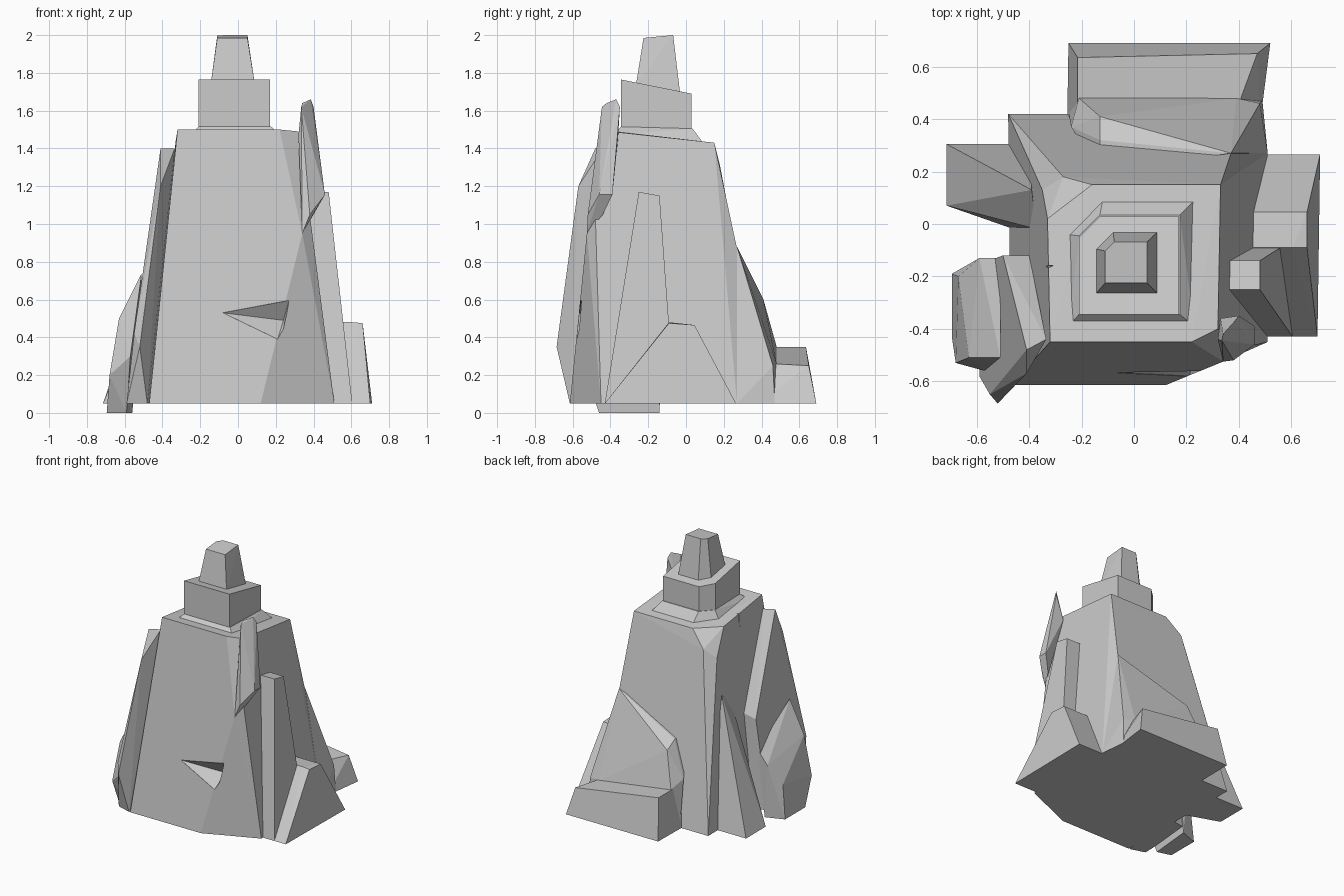
import bpy, bmesh, math


def rock(name, points):
    """Flat-faced convex stone wrapped around a few corner points."""
    bm = bmesh.new()
    for p in points:
        bm.verts.new(p)
    res = bmesh.ops.convex_hull(bm, input=bm.verts[:])
    junk = {g for g in res["geom_interior"] + res["geom_unused"]
            if isinstance(g, bmesh.types.BMVert) and g.is_valid}
    if junk:
        bmesh.ops.delete(bm, geom=list(junk), context='VERTS')
    bmesh.ops.dissolve_limit(bm, angle_limit=math.radians(2),
                             verts=bm.verts[:], edges=bm.edges[:])
    bmesh.ops.recalc_face_normals(bm, faces=bm.faces[:])
    mesh = bpy.data.meshes.new(name)
    bm.to_mesh(mesh)
    bm.free()
    ob = bpy.data.objects.new(name, mesh)
    bpy.context.collection.objects.link(ob)
    return ob


def ring(x0, x1, y0, y1, cut, z_front, z_back):
    """Rectangle with a cut back-left corner, tilted front to back."""
    pts = [(x0, y0), (x1, y0), (x1, y1), (x0 + cut, y1), (x0, y1 - cut)]
    return [(x, y, z_front + (z_back - z_front) * (y - y0) / (y1 - y0)) for x, y in pts]


def carve(target, name, points):
    cutter = rock(name, points)
    cutter.hide_render = True
    cutter.hide_viewport = True
    cutter.display_type = 'WIRE'
    mod = target.modifiers.new(name, 'BOOLEAN')
    mod.operation = 'DIFFERENCE'
    mod.solver = 'EXACT'
    mod.object = cutter


# Main tapering crag
body = rock("main_crag", [
    (-0.47, -0.615, 0.05), (0.12, -0.615, 0.05), (0.51, -0.45, 0.05),
    (0.51, 0.27, 0.05), (0.36, 0.42, 0.05), (-0.48, 0.42, 0.05),
    (0.34, -0.525, 0.95), (0.38, -0.48, 1.05), (0.37, 0.27, 0.87),
    (-0.32, -0.45, 1.5), (0.22, -0.45, 1.5), (0.32, -0.40, 1.49),
    (0.33, 0.15, 1.43), (-0.16, 0.15, 1.43), (-0.33, 0.02, 1.44),
    (-0.27, 0.18, 1.31), (-0.35, 0.13, 1.25)])

# Notch in the front face and crack at the top of the left side
carve(body, "front_notch_cutter", [
    (-0.08, -0.565, 0.53), (0.24, -0.49, 0.49), (0.27, -0.555, 0.595),
    (0.21, -0.58, 0.39), (0.30, -0.70, 0.62), (0.24, -0.70, 0.36)])
carve(body, "left_crack_cutter", [
    (-0.27, -0.155, 1.6), (-0.40, -0.14, 1.6), (-0.40, -0.21, 1.6),
    (-0.36, -0.165, 1.28)])

# Stacked summit tiers
rock("tier_plinth", ring(-0.25, 0.23, -0.39, 0.09, 0.13, 1.47, 1.43)
     + ring(-0.21, 0.175, -0.345, 0.035, 0.08, 1.515, 1.505))
rock("middle_tier", ring(-0.21, 0.17, -0.345, 0.03, 0.08, 1.48, 1.46)
     + ring(-0.21, 0.17, -0.345, 0.03, 0.08, 1.765, 1.69))
rock("top_tier", ring(-0.145, 0.09, -0.265, -0.03, 0.065, 1.735, 1.68)
     + ring(-0.11, 0.05, -0.225, -0.068, 0.035, 1.985, 2.0))

# Upright fin on the front right corner
rock("corner_fin", [
    (0.32, -0.44, 1.47), (0.335, -0.445, 1.62), (0.34, -0.42, 1.64),
    (0.385, -0.37, 1.66), (0.40, -0.35, 1.62), (0.38, -0.52, 1.05),
    (0.46, -0.46, 1.155), (0.46, -0.39, 1.155), (0.40, -0.44, 1.05),
    (0.34, -0.525, 0.95), (0.33, -0.36, 1.45), (0.35, -0.48, 1.15)])

# Right side: tall slab and low buttress
rock("right_slab", [
    (0.30, -0.25, 1.17), (0.48, -0.25, 1.17), (0.48, -0.14, 1.15),
    (0.30, -0.14, 1.15), (0.35, -0.43, 0.05), (0.605, -0.43, 0.05),
    (0.605, -0.06, 0.05), (0.35, -0.06, 0.05)])
rock("right_buttress", [
    (0.38, -0.09, 0.48), (0.605, -0.09, 0.48), (0.66, -0.09, 0.475),
    (0.66, 0.045, 0.465), (0.38, 0.045, 0.465), (0.45, -0.43, 0.05),
    (0.70, -0.43, 0.05), (0.71, 0.265, 0.05), (0.45, 0.265, 0.05)])

# Back: leaning flake and low block
rock("back_flake", [
    (0.37, 0.27, 0.88), (-0.13, 0.32, 0.65), (-0.13, 0.41, 0.6),
    (-0.21, 0.48, 0.35), (0.39, 0.48, 0.26), (0.48, 0.46, 0.25),
    (0.51, 0.27, 0.05), (0.49, 0.47, 0.05), (-0.25, 0.43, 0.05),
    (-0.24, 0.37, 0.40), (-0.13, 0.2, 0.65)])
rock("back_block", [
    (-0.25, 0.69, 0.05), (0.52, 0.69, 0.05), (0.48, 0.38, 0.05),
    (-0.255, 0.38, 0.05), (-0.215, 0.635, 0.35), (-0.215, 0.44, 0.35),
    (0.40, 0.635, 0.26), (0.47, 0.65, 0.25), (0.40, 0.46, 0.26)])

# Left side: rear spur
rock("left_spur", [
    (-0.715, 0.305, 0.05), (-0.715, 0.07, 0.05), (-0.40, 0.305, 0.05),
    (-0.40, -0.04, 0.05), (-0.54, 0.08, 0.42), (-0.55, 0.20, 0.45),
    (-0.39, 0.13, 0.98), (-0.37, -0.02, 0.85)])

# Left side: tall front slab and its outer lobe
rock("left_front_slab", [
    (-0.335, -0.44, 1.4), (-0.41, -0.48, 1.4), (-0.41, -0.57, 1.2),
    (-0.50, -0.12, 0.73), (-0.40, -0.12, 0.75), (-0.52, -0.685, 0.35),
    (-0.55, -0.65, 0.42), (-0.48, -0.615, 0.05), (-0.59, -0.58, 0.05),
    (-0.58, -0.15, 0.05), (-0.40, -0.12, 0.05), (-0.36, -0.48, 1.2)])
rock("left_outer_lobe", [
    (-0.51, -0.51, 0.74), (-0.63, -0.51, 0.5), (-0.51, -0.13, 0.5),
    (-0.59, -0.13, 0.4), (-0.67, -0.20, 0.25), (-0.68, -0.53, 0.2),
    (-0.57, -0.56, 0.3), (-0.695, -0.43, 0.0), (-0.59, -0.46, 0.0),
    (-0.695, -0.19, 0.0), (-0.56, -0.14, 0.0)])
